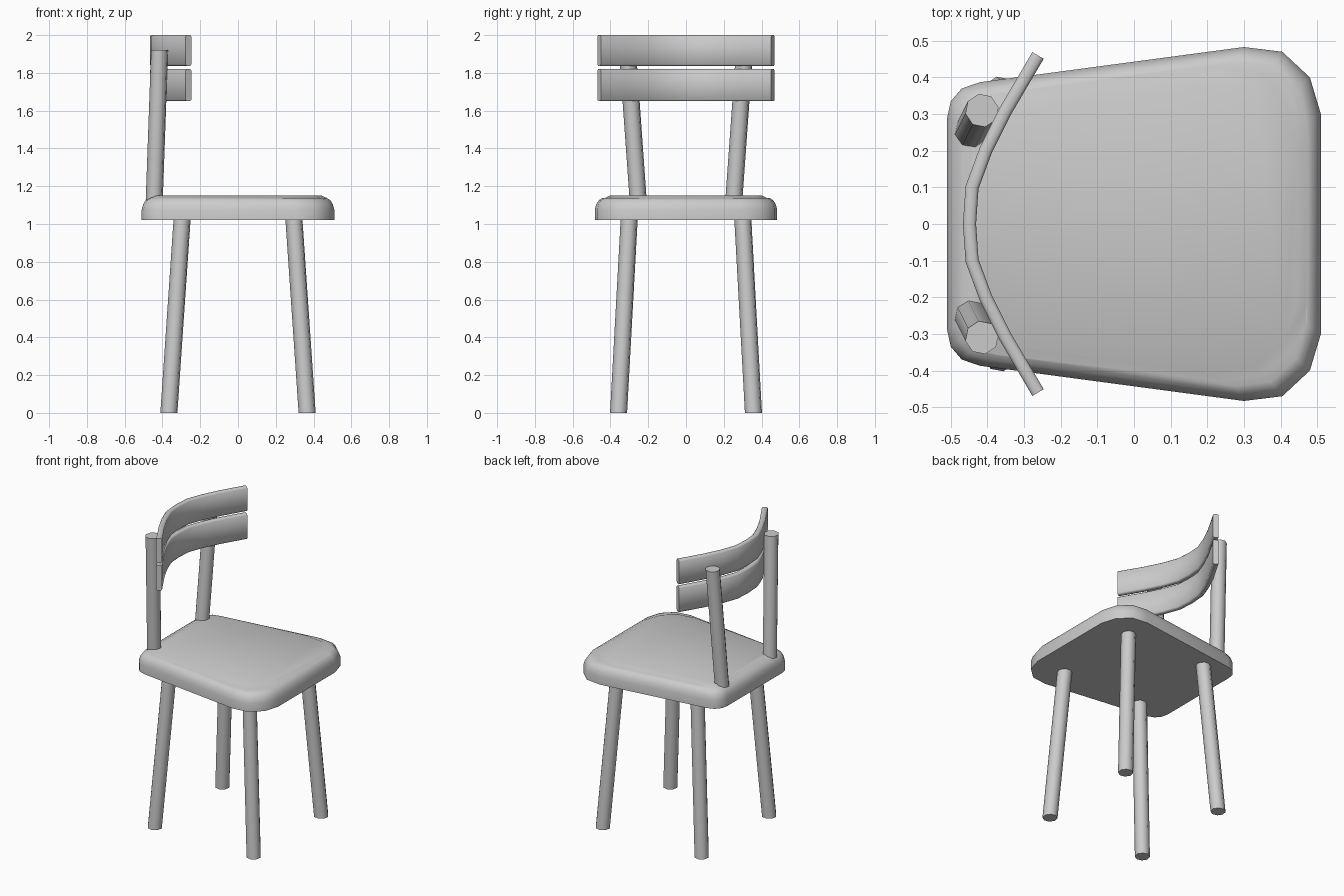
import bpy, bmesh, math

if "Cube" in bpy.data.objects:
    bpy.data.objects.remove(bpy.data.objects["Cube"])

SMOOTH = math.radians(50)


def finish(bm, name):
    bmesh.ops.recalc_face_normals(bm, faces=bm.faces)
    me = bpy.data.meshes.new(name)
    bm.to_mesh(me)
    bm.free()
    ob = bpy.data.objects.new(name, me)
    bpy.context.collection.objects.link(ob)
    bpy.ops.object.select_all(action='DESELECT')
    bpy.context.view_layer.objects.active = ob
    ob.select_set(True)
    bpy.ops.object.shade_smooth_by_angle(angle=SMOOTH)
    return ob


def loft(name, rings):
    """Skin a stack of equal-length closed rings and cap both ends."""
    bm = bmesh.new()
    rows = [[bm.verts.new(p) for p in r] for r in rings]
    n = len(rows[0])
    for a, b in zip(rows, rows[1:]):
        for i in range(n):
            j = (i + 1) % n
            bm.faces.new((a[i], a[j], b[j], b[i]))
    bm.faces.new(rows[0])
    bm.faces.new(rows[-1])
    return finish(bm, name)


def rod(name, bottom, top, r=0.046, sides=8):
    """Slanted rod with level ends."""
    rings = []
    for x, y, z in (bottom, top):
        rings.append([(x + r * math.cos(math.tau * (i + 0.25) / sides),
                       y + r * math.sin(math.tau * (i + 0.25) / sides), z)
                      for i in range(sides)])
    return loft(name, rings)


# seat: rounded trapezoid rim with a slightly raised flat panel
RIM = [(-0.51, 0.29), (-0.50, 0.335), (-0.47, 0.37), (-0.42, 0.387),
       (0.30, 0.483), (0.405, 0.47), (0.48, 0.40), (0.51, 0.30)]
PANEL = [(-0.445, 0.24), (-0.435, 0.295), (-0.405, 0.325), (-0.35, 0.337),
         (0.22, 0.405), (0.33, 0.387), (0.41, 0.32), (0.445, 0.21)]


def ring(half, z, inset=0.0):
    sx, sy = 1 - inset / 0.51, 1 - inset / 0.48
    pts = [(x * sx, y * sy, z) for x, y in half]
    return pts + [(x, -y, z) for x, y, z in reversed(pts)]


loft("seat", [ring(RIM, 1.02), ring(RIM, 1.075), ring(RIM, 1.105, 0.008),
              ring(RIM, 1.127, 0.022), ring(RIM, 1.137, 0.04),
              ring(PANEL, 1.137, -0.03), ring(PANEL, 1.15)])

# legs and back posts, mirrored left and right
for s, side in ((1, "left"), (-1, "right")):
    for f, end in ((1, "front"), (-1, "back")):
        rod(f"{end}_leg_{side}", (f * 0.366, s * 0.357, 0), (f * 0.295, s * 0.30, 1.04))
    rod(f"back_post_{side}", (-0.445, s * 0.25, 1.08), (-0.415, s * 0.31, 1.92))

# curved back slats: chamfered cross-section swept along a bent path
HALF = [(-0.449, 0.0), (-0.442, 0.10), (-0.405, 0.20), (-0.35, 0.31), (-0.262, 0.460)]
PATH = [(x, -y) for x, y in reversed(HALF[1:])] + HALF


def slat(name, z0, z1, t=0.018, c=0.008):
    section = [(-t, z0 + c), (-t + c, z0), (t - c, z0), (t, z0 + c),
               (t, z1 - c), (t - c, z1), (-t + c, z1), (-t, z1 - c)]
    rings = []
    for i, (x, y) in enumerate(PATH):
        a, b = PATH[max(i - 1, 0)], PATH[min(i + 1, len(PATH) - 1)]
        dx, dy = b[0] - a[0], b[1] - a[1]
        d = math.hypot(dx, dy)
        rings.append([(x + o * dy / d, y - o * dx / d, z) for o, z in section])
    return loft(name, rings)


slat("lower_back_slat", 1.65, 1.82)
slat("upper_back_slat", 1.837, 2.0)
